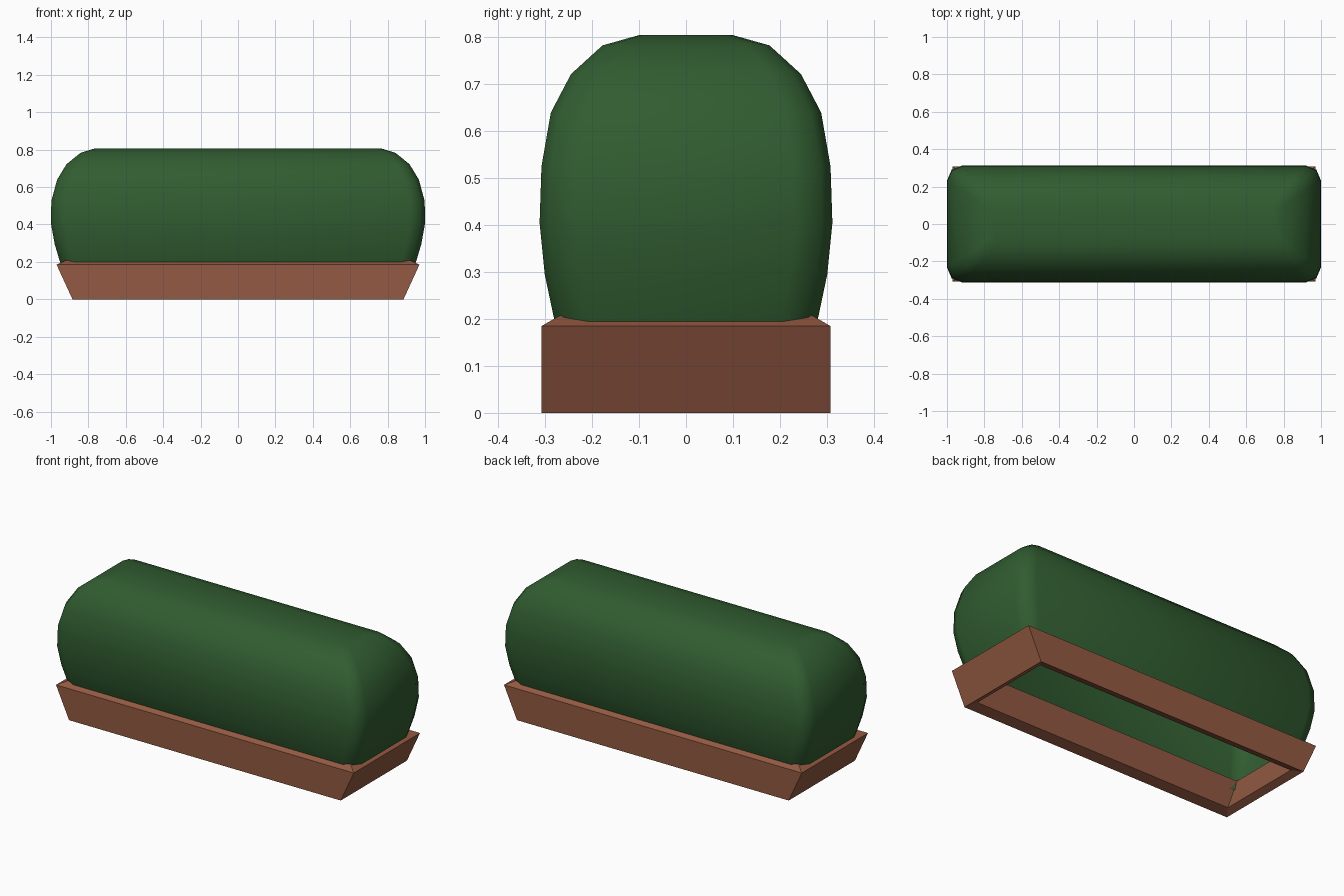
import bpy

if "Cube" in bpy.data.objects:
    bpy.data.objects.remove(bpy.data.objects["Cube"])


def material(name, rgb):
    mat = bpy.data.materials.new(name)
    mat.diffuse_color = (*rgb, 1)
    mat.use_nodes = True
    mat.node_tree.nodes["Principled BSDF"].inputs["Base Color"].default_value = mat.diffuse_color
    return mat


def make_object(name, verts, faces, mat):
    mesh = bpy.data.meshes.new(name)
    mesh.from_pydata(verts, [], faces)
    mesh.materials.append(mat)
    obj = bpy.data.objects.new(name, mesh)
    bpy.context.collection.objects.link(obj)
    return obj


def bridge(rings, n):
    # Outward quads between stacked counter-clockwise rings, bottom to top
    return [(r * n + i, r * n + (i + 1) % n, (r + 1) * n + (i + 1) % n, (r + 1) * n + i)
            for r in range(rings - 1) for i in range(n)]


def hedge_ring(hx, hy, z):
    # Rectangle with rounded corners, three points per corner
    s = min(1, hy / 0.3)
    corner = [(hx, hy - 0.08 * s), (hx - 0.025 * s, hy - 0.022 * s), (hx - 0.08 * s, hy)]
    back = corner[::-1]
    pts = corner + [(-x, y) for x, y in back]
    pts += [(-x, -y) for x, y in corner] + [(x, -y) for x, y in back]
    return [(x, y, z) for x, y in pts]


# Planter frame: open ring flaring towards the ends, with wall thickness
corners = [(1, 1), (-1, 1), (-1, -1), (1, -1)]
verts = [(sx * hx, sy * 0.308, z) for hx, z in [(0.885, 0), (0.97, 0.185)] for sx, sy in corners]
planter = make_object("planter_frame", verts, bridge(2, 4), material("terracotta", (0.29, 0.10, 0.054)))
walls = planter.modifiers.new("walls", 'SOLIDIFY')
walls.thickness = 0.048
walls.offset = -1
walls.use_even_offset = True

# Hedge: smooth rounded shell, open underneath
profile = [(0.93, 0.262, 0.14), (0.952, 0.281, 0.2), (0.98, 0.301, 0.295), (1.0, 0.312, 0.405),
           (0.998, 0.308, 0.525), (0.967, 0.288, 0.64), (0.917, 0.245, 0.722),
           (0.842, 0.178, 0.783), (0.77, 0.1, 0.805)]
verts = [p for ring in profile for p in hedge_ring(*ring)]
n = 12
faces = bridge(len(profile), n)
top = (len(profile) - 1) * n
# Top cap: strips across the ridge and its two ends
faces += [tuple(top + i for i in f) for f in
          [(0, 1, 2, 9, 10, 11), (2, 3, 8, 9), (3, 4, 5, 6, 7, 8)]]
hedge = make_object("hedge", verts, faces, material("foliage", (0.03, 0.107, 0.03)))
hedge.data.shade_smooth()
